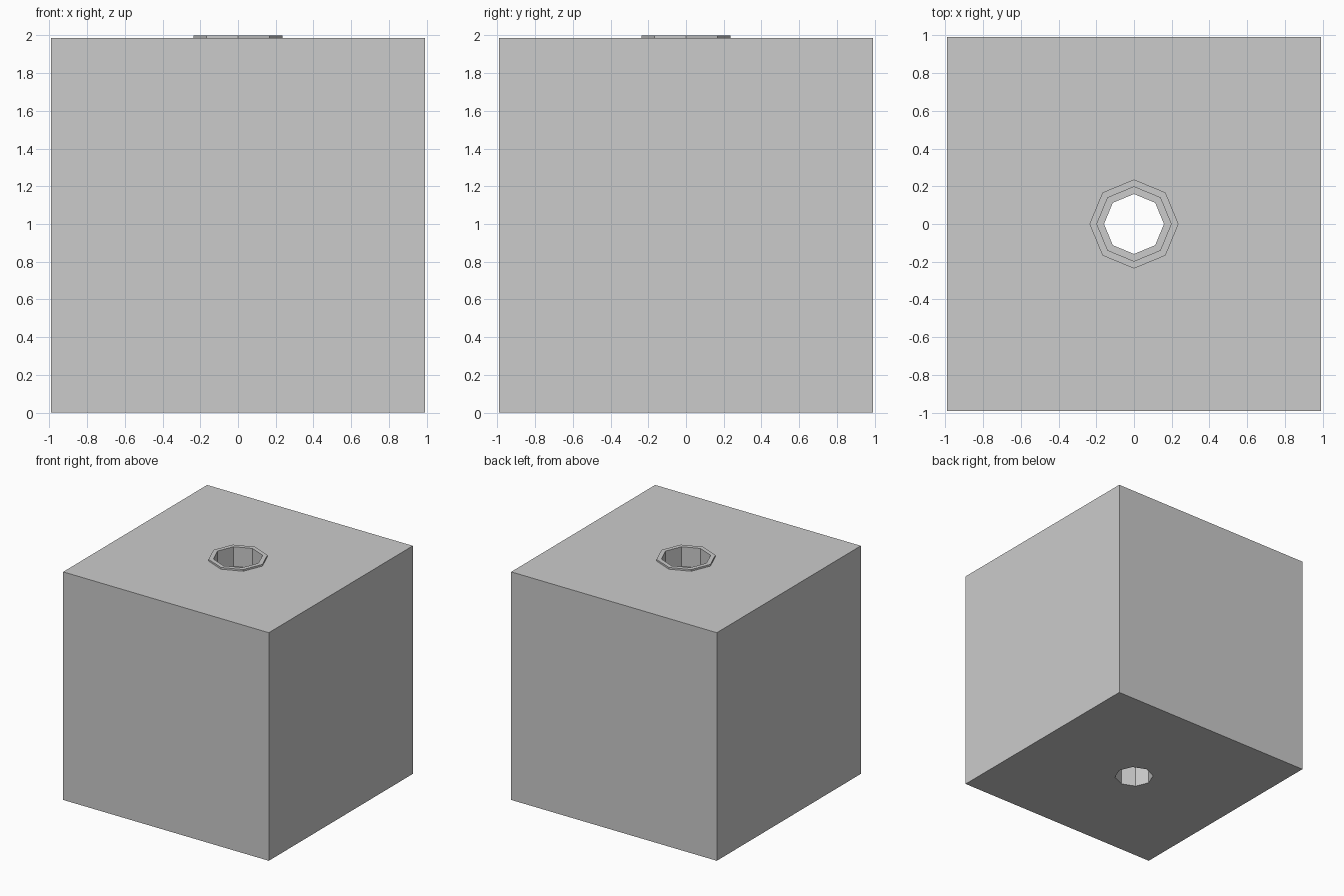
import bpy, bmesh, math

if "Cube" in bpy.data.objects:
    bpy.data.objects.remove(bpy.data.objects["Cube"])

H, TOP = 0.99, 1.985      # block half width and top height
LEDGE = 1.83              # depth of the step in the bore
R_OUT, R_MID, R_IN = 0.236, 0.197, 0.159


def octagon(bm, r, z):
    return [bm.verts.new((r * math.cos(i * math.pi / 4), r * math.sin(i * math.pi / 4), z)) for i in range(8)]


def square(bm, z):
    # eight points: corners and side middles, lined up with the octagon
    pts = [(H, 0), (H, H), (0, H), (-H, H), (-H, 0), (-H, -H), (0, -H), (H, -H)]
    return [bm.verts.new((x, y, z)) for x, y in pts]


# block with rim and stepped through-hole: a closed chain of rings
bm = bmesh.new()
rings = [square(bm, 0), square(bm, TOP), octagon(bm, R_OUT, TOP), octagon(bm, R_OUT, 2.0),
         octagon(bm, R_MID, 2.0), octagon(bm, R_MID, LEDGE), octagon(bm, R_IN, LEDGE), octagon(bm, R_IN, 0)]
for a, b in zip(rings, rings[1:] + rings[:1]):
    for i in range(8):
        j = (i + 1) % 8
        bm.faces.new((a[i], a[j], b[j], b[i]))
bmesh.ops.recalc_face_normals(bm, faces=bm.faces)
mesh = bpy.data.meshes.new("bored_block")
bm.to_mesh(mesh)
bm.free()
bpy.context.collection.objects.link(bpy.data.objects.new("bored_block", mesh))
